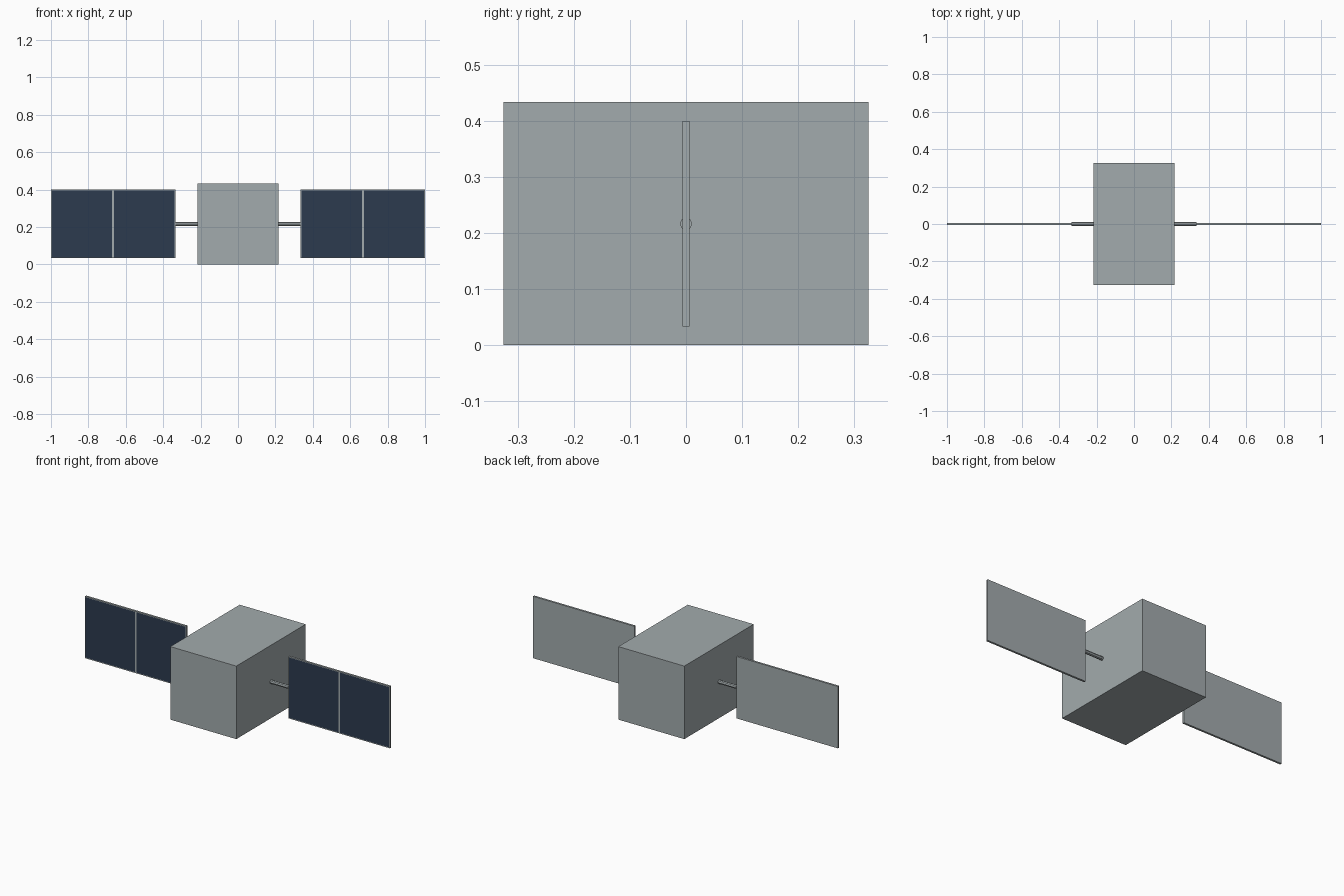
import bpy
import bmesh
from mathutils import Matrix, Vector

cube = bpy.data.objects.get("Cube")
if cube:
    bpy.data.objects.remove(cube, do_unlink=True)


def material(name, rgb):
    mat = bpy.data.materials.new(name)
    mat.use_nodes = True
    mat.diffuse_color = (*rgb, 1)
    mat.node_tree.nodes["Principled BSDF"].inputs["Base Color"].default_value = (*rgb, 1)
    return mat


grey = material("hull_grey", (0.365, 0.407, 0.418))
navy = material("cell_navy", (0.025, 0.043, 0.077))

MID_Z = 0.2165           # height of the shared axis
BODY = Vector((0.433, 0.65, 0.433))
PANEL_IN, PANEL_OUT = 0.335, 1.0
PANEL_H, PANEL_T = 0.367, 0.012
BORDER = 0.007


def finish(bm, name, centre, mats):
    bmesh.ops.recalc_face_normals(bm, faces=bm.faces)
    mesh = bpy.data.meshes.new(name)
    bm.to_mesh(mesh)
    bm.free()
    for mat in mats:
        mesh.materials.append(mat)
    obj = bpy.data.objects.new(name, mesh)
    obj.location = centre
    bpy.context.collection.objects.link(obj)
    return obj


def box(size):
    bm = bmesh.new()
    bmesh.ops.create_cube(bm, size=1)
    bmesh.ops.scale(bm, vec=size, verts=bm.verts)
    return bm


# Main body
finish(box(BODY), "body", (0, 0, MID_Z), [grey])

for side, sign in (("left", 1), ("right", -1)):
    # Strut between body and panel
    start = BODY.x / 2
    bm = bmesh.new()
    bmesh.ops.create_cone(bm, cap_ends=True, segments=8, radius1=0.011, radius2=0.011,
                          depth=PANEL_IN - start, matrix=Matrix.Rotation(1.570796, 4, "Y"))
    finish(bm, side + "_strut", (sign * (start + PANEL_IN) / 2, 0, MID_Z), [grey])

    # Solar panel: slab split in two, with a framed cell inset in each front half
    bm = box((PANEL_OUT - PANEL_IN, PANEL_T, PANEL_H))
    bmesh.ops.bisect_plane(bm, geom=bm.verts[:] + bm.edges[:] + bm.faces[:],
                           plane_co=(0, 0, 0), plane_no=(1, 0, 0))
    bm.normal_update()
    cells = [f for f in bm.faces if f.normal.y < -0.9]
    bmesh.ops.inset_individual(bm, faces=cells, thickness=BORDER)
    for cell in cells:
        cell.material_index = 1
    finish(bm, side + "_solar_panel", (sign * (PANEL_IN + PANEL_OUT) / 2, 0, MID_Z), [grey, navy])
